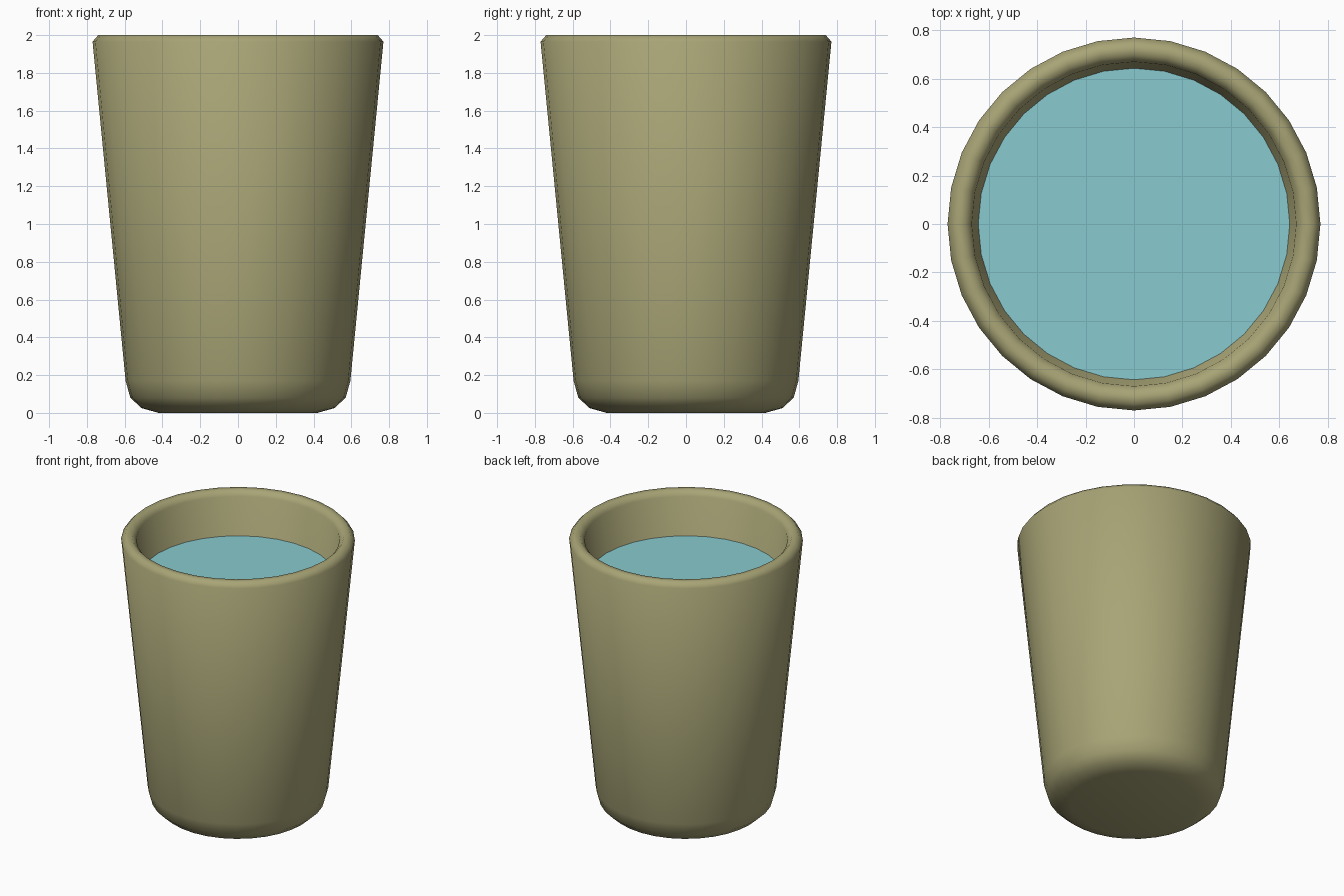
import bpy, bmesh
from math import cos, sin, pi

if "Cube" in bpy.data.objects:
    bpy.data.objects.remove(bpy.data.objects["Cube"])

SIDES = 32


def material(name, color):
    mat = bpy.data.materials.new(name)
    mat.diffuse_color = (*color, 1)
    mat.use_nodes = True
    mat.node_tree.nodes["Principled BSDF"].inputs["Base Color"].default_value = mat.diffuse_color
    return mat


def lathe(name, profile, mat, smooth=True):
    """Revolve (radius, z) points around z; zero radius makes a cap centre."""
    bm = bmesh.new()
    rings = []
    for r, z in profile:
        rings.append([bm.verts.new((r * cos(2 * pi * i / SIDES), r * sin(2 * pi * i / SIDES), z))
                      for i in range(SIDES)])
    for a, b in zip(rings, rings[1:]):
        for i in range(SIDES):
            j = (i + 1) % SIDES
            bm.faces.new((a[i], a[j], b[j], b[i]))
    # Flat caps on the first and last rings
    bm.faces.new(rings[0][::-1])
    bm.faces.new(rings[-1])
    for f in bm.faces:
        f.smooth = smooth
    me = bpy.data.meshes.new(name)
    bm.to_mesh(me)
    bm.free()
    me.materials.append(mat)
    ob = bpy.data.objects.new(name, me)
    bpy.context.collection.objects.link(ob)
    return ob


clay = material("khaki_clay", (0.39, 0.37, 0.18))
blue = material("water_blue", (0.25, 0.59, 0.62))

# Cup: rounded foot, tapered wall, bevelled rim, inner wall and floor
lathe("cup", [
    (0.42, 0.0), (0.51, 0.025), (0.57, 0.08), (0.595, 0.17),
    (0.77, 1.965), (0.74, 2.0), (0.70, 2.0), (0.67, 1.965),
    (0.497, 0.18), (0.48, 0.13), (0.44, 0.10), (0.40, 0.09),
], clay)

# Water surface: flat disc touching the inner wall
bm = bmesh.new()
bmesh.ops.create_circle(bm, cap_ends=True, segments=SIDES, radius=0.645)
me = bpy.data.meshes.new("water")
bm.to_mesh(me)
bm.free()
me.materials.append(blue)
water = bpy.data.objects.new("water", me)
water.location.z = 1.69
bpy.context.collection.objects.link(water)
